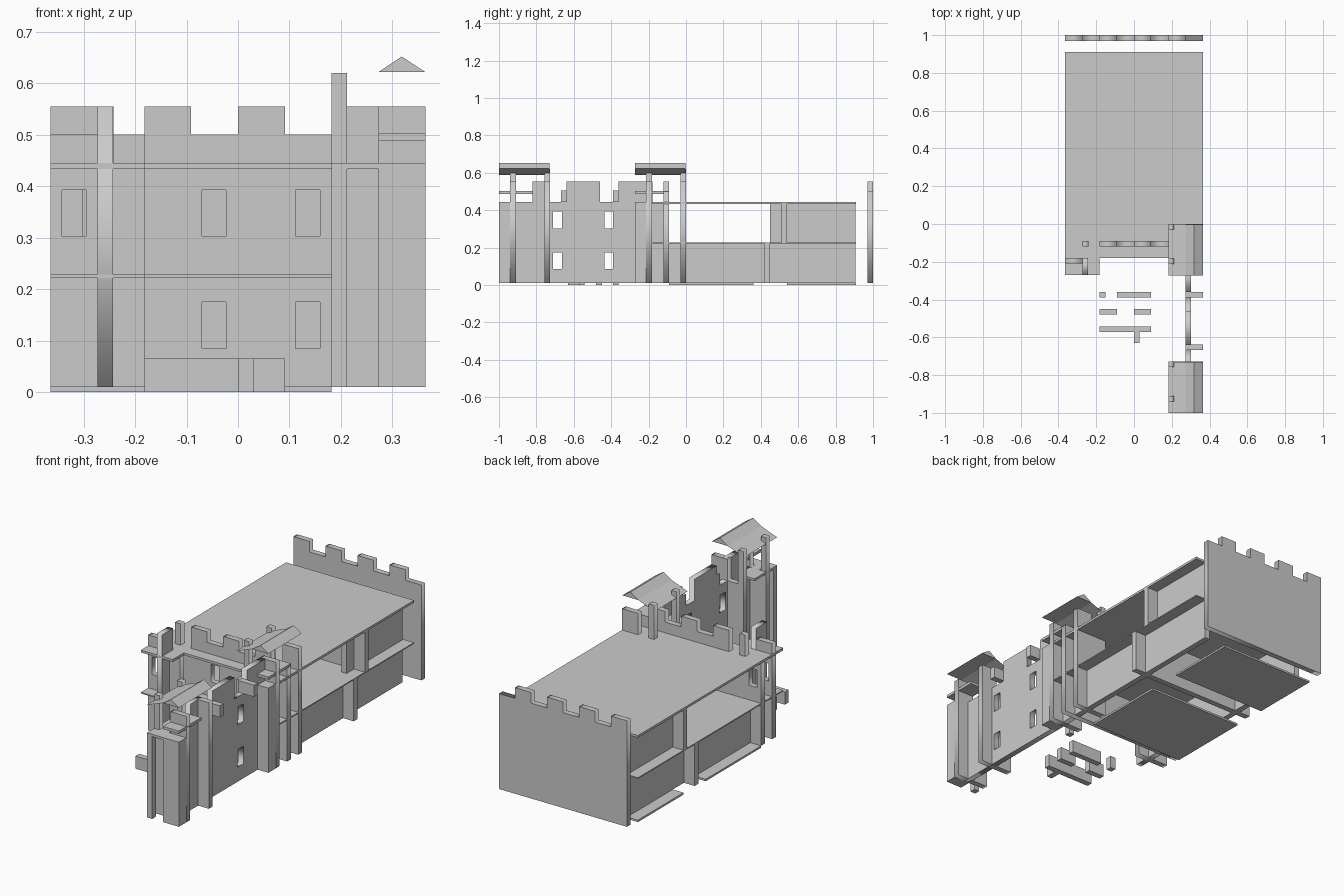
import bpy
from math import pi

if "Cube" in bpy.data.objects:
    bpy.data.objects.remove(bpy.data.objects["Cube"])

T = 0.03  # panel thickness


def box(name, x, y, z):
    xs, ys, zs = x, y, z
    v = [(a, b, c) for a in xs for b in ys for c in zs]
    f = [(0, 1, 3, 2), (4, 6, 7, 5), (0, 4, 5, 1), (2, 3, 7, 6), (0, 2, 6, 4), (1, 5, 7, 3)]
    me = bpy.data.meshes.new(name)
    me.from_pydata(v, [], f)
    ob = bpy.data.objects.new(name, me)
    bpy.context.collection.objects.link(ob)
    return ob


def panel(name, pts, plane, start, holes=()):
    """Flat upright panel with rectangular holes; plane is 'xz' or 'yz'."""
    cu = bpy.data.curves.new(name, 'CURVE')
    cu.dimensions = '2D'
    cu.fill_mode = 'BOTH'
    cu.extrude = T / 2
    loops = [pts] + [[(a, c), (b, c), (b, d), (a, d)] for a, b, c, d in holes]
    for loop in loops:
        s = cu.splines.new('POLY')
        s.points.add(len(loop) - 1)
        for p, (u, w) in zip(s.points, loop):
            p.co = (u, w, 0, 1)
        s.use_cyclic_u = True
    ob = bpy.data.objects.new(name, cu)
    bpy.context.collection.objects.link(ob)
    mid = start + T / 2
    ob.location = (0, mid, 0) if plane == 'xz' else (mid, 0, 0)
    ob.rotation_euler = (pi / 2, 0, 0) if plane == 'xz' else (pi / 2, 0, pi / 2)
    bpy.ops.object.select_all(action='DESELECT')
    ob.select_set(True)
    bpy.context.view_layer.objects.active = ob
    bpy.ops.object.convert(target='MESH')
    return bpy.context.object


def stepped(bottom, steps):
    """Outline from a list of (start, end, top height)."""
    pts = [(steps[-1][1], bottom), (steps[0][0], bottom)]
    for a, b, h in steps:
        for p in ((a, h), (b, h)):
            if p != pts[-1]:
                pts.append(p)
    return pts


# Back wall with battlements
E = 0.364
S = 2 * E / 8
panel("back_wall", stepped(0.01, [(-E + i * S, -E + (i + 1) * S, 0.5 if i % 2 else 0.555)
                                  for i in range(8)]), 'xz', 0.97)

# Floor slabs, roof slab and their corner bay
for name, z in (("upper_floor", (0.222, 0.228)), ("roof_slab", (0.433, 0.445))):
    box(name, (-E, E), (-0.18, 0.91), z)
    box(name + "_bay", (-E, -0.182), (-0.27, -0.18), z)

# Base plates
box("base_plate_front", (-E, 0.182), (-0.09, 0.36), (0, 0.01))
box("base_plate_back", (-E, 0.182), (0.54, 0.91), (0, 0.01))

# Front wall with windows and battlements
wins = [(a, a + 0.047, c, c + 0.09) for a in (-0.07, 0.112) for c in (0.085, 0.303)]
wins.append((-0.342, -0.295, 0.303, 0.393))
panel("front_wall",
      stepped(0.01, [(-E, -0.273, 0.433), (-0.273, -0.242, 0.555), (-0.242, -0.182, 0.433),
                     (-0.182, -0.091, 0.555), (-0.091, 0, 0.5), (0, 0.091, 0.555),
                     (0.091, 0.182, 0.5), (0.182, 0.273, 0.555), (0.273, E, 0.5)]),
      'xz', -0.12, wins)

# Cross walls
box("lower_cross_wall", (-E, E), (0.42, 0.45), (0.01, 0.222))
box("upper_cross_wall", (-E, E), (0.51, 0.54), (0.228, 0.433))

# Long side walls, both sides
for x in ((-0.303, -0.273), (0.273, 0.303)):
    box("lower_side_wall_front", x, (-0.09, 0.42), (0.01, 0.222))
    box("lower_side_wall_back", x, (0.45, 0.905), (0.01, 0.222))
    box("upper_side_wall", x, (0.54, 0.905), (0.228, 0.433))
    box("upper_wall_stub", x, (0.45, 0.51), (0.228, 0.433))

# Left corner turret made of crossing panels
panel("turret_cross_panel",
      stepped(0.01, [(-E, -0.273, 0.5), (-0.273, -0.182, 0.433)]),
      'xz', -0.21, [(-0.342, -0.295, 0.303, 0.393)])
panel("turret_side_panel",
      stepped(0.01, [(-0.27, -0.18, 0.555), (-0.18, -0.12, 0.433)]), 'yz', -0.273)

# Gate wall with windows, running between the towers
panel("gate_wall",
      stepped(0.01, [(-0.94, -0.82, 0.445), (-0.82, -0.73, 0.555), (-0.73, -0.64, 0.445),
                     (-0.64, -0.46, 0.555), (-0.46, -0.36, 0.445), (-0.36, -0.21, 0.555),
                     (-0.21, -0.09, 0.445)]),
      'yz', 0.273,
      [(a, a + 0.046, c, c + 0.09) for a in (-0.71, -0.435) for c in (0.085, 0.303)])
for y in (-0.667, -0.39):
    box("wall_bracket", (0.273, E), (y, y + T), (0.445, 0.505))

# Two identical towers
for y0 in (-1.0, -0.273):
    for dy in (0.06, 0.243):
        panel("tower_panel",
              stepped(0.01, [(0.182, 0.212, 0.62), (0.212, 0.273, 0.445), (0.273, E, 0.555)]),
              'xz', y0 + dy)
    box("tower_front_pier", (0.273, E), (y0, y0 + 0.06), (0.01, 0.445))
    box("tower_post", (0.182, 0.212), (y0, y0 + T), (0.01, 0.433))
    box("tower_lower_slab", (0.182, 0.273), (y0, y0 + 0.183), (0.433, 0.445))
    box("tower_upper_slab", (0.273, E), (y0, y0 + 0.183), (0.488, 0.502))

    # Tower roof: ridge prism with a sloping sheet on the inner side
    prof = [(0.182, 0.588), (0.273, 0.622), (0.318, 0.652), (E, 0.622)]
    v = [(x, y, z) for y in (y0, y0 + 0.27) for x, z in prof]
    me = bpy.data.meshes.new("tower_roof")
    me.from_pydata(v, [], [(0, 1, 5, 4), (1, 2, 6, 5), (2, 3, 7, 6), (3, 1, 5, 7),
                           (1, 3, 2), (5, 6, 7)])
    bpy.context.collection.objects.link(bpy.data.objects.new("tower_roof", me))

# Low courtyard walls
for x, y in (((-0.182, -0.152), (-0.39, -0.36)), ((-0.091, 0.091), (-0.39, -0.36)),
             ((-0.182, -0.091), (-0.48, -0.45)), ((0, 0.091), (-0.48, -0.45)),
             ((-0.182, 0.091), (-0.573, -0.543)), ((0, 0.03), (-0.63, -0.573))):
    box("courtyard_wall", x, y, (0, 0.065))
